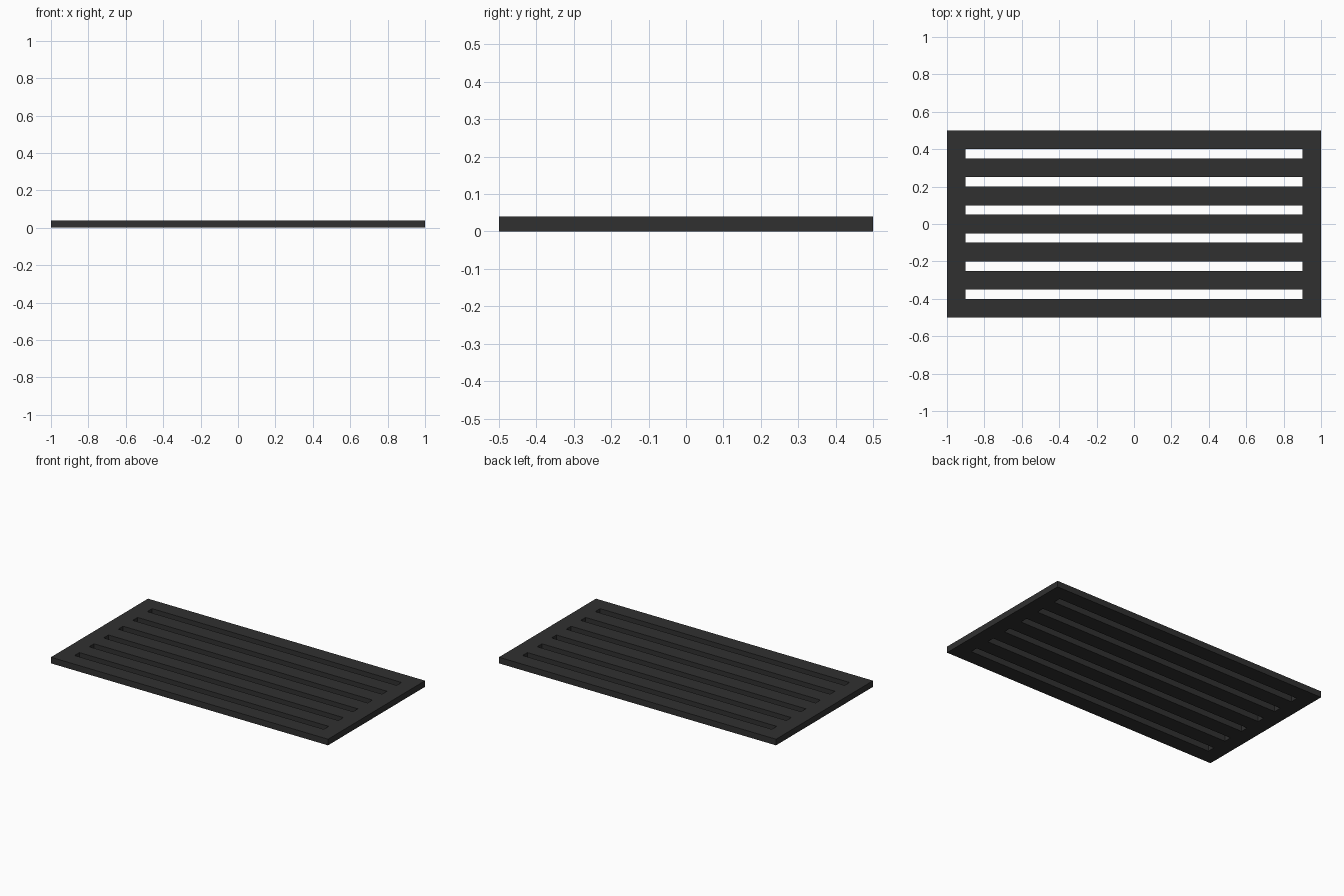
import bpy, bmesh

if "Cube" in bpy.data.objects:
    bpy.data.objects.remove(bpy.data.objects["Cube"])

LENGTH, WIDTH, THICK = 2.0, 1.0, 0.04
BORDER, SLOT, PITCH, COUNT = 0.1, 0.05, 0.15, 6

# Grid lines of the plate: outer edges plus both sides of every slot
xs = [-LENGTH / 2, -LENGTH / 2 + BORDER, LENGTH / 2 - BORDER, LENGTH / 2]
ys = [-WIDTH / 2]
for i in range(COUNT):
    y = -WIDTH / 2 + BORDER + i * PITCH
    ys += [y, y + SLOT]
ys.append(WIDTH / 2)

# Flat plate with the slot cells left open
bm = bmesh.new()
grid = [[bm.verts.new((x, y, 0)) for x in xs] for y in ys]
for j in range(len(ys) - 1):
    for i in range(len(xs) - 1):
        if i == 1 and j % 2 == 1:
            continue
        bm.faces.new((grid[j][i], grid[j][i + 1], grid[j + 1][i + 1], grid[j + 1][i]))

# Thicken the plate upward
top = bmesh.ops.extrude_face_region(bm, geom=bm.faces[:], use_keep_orig=True)["geom"]
bmesh.ops.translate(bm, vec=(0, 0, THICK),
                    verts=[v for v in top if isinstance(v, bmesh.types.BMVert)])
bmesh.ops.recalc_face_normals(bm, faces=bm.faces[:])

mesh = bpy.data.meshes.new("slotted_grate")
bm.to_mesh(mesh)
bm.free()
grate = bpy.data.objects.new("slotted_grate", mesh)
bpy.context.collection.objects.link(grate)

# Dark metal
mat = bpy.data.materials.new("dark_metal")
mat.diffuse_color = (0.03, 0.03, 0.03, 1)
mat.use_nodes = True
mat.node_tree.nodes["Principled BSDF"].inputs["Base Color"].default_value = mat.diffuse_color
mesh.materials.append(mat)
